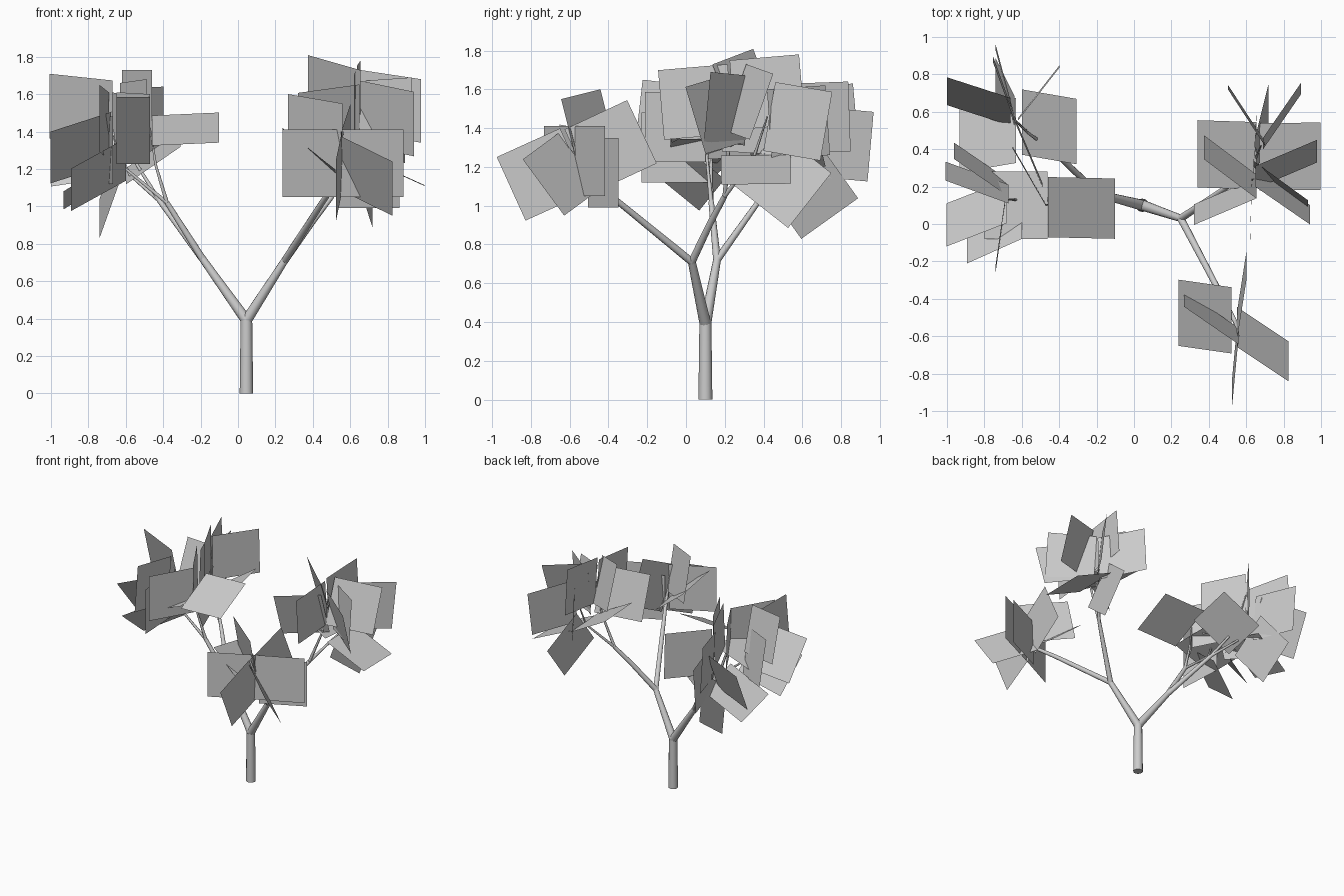
import bpy, bmesh
from mathutils import Vector

SIZE = 0.36
X = Vector((1, 0, 0))


def make_object(name, bm):
    me = bpy.data.meshes.new(name)
    bm.to_mesh(me)
    bm.free()
    ob = bpy.data.objects.new(name, me)
    bpy.context.collection.objects.link(ob)
    return ob


def limb(name, pts, r0, r1, sides=10):
    """Tapered tube through a few points."""
    bm = bmesh.new()
    pts = [Vector(p) for p in pts]
    rings = []
    for i, p in enumerate(pts):
        d = (pts[min(i + 1, len(pts) - 1)] - pts[max(i - 1, 0)]).normalized()
        q = Vector((0, 0, 1)).rotation_difference(d)
        r = r0 + (r1 - r0) * i / (len(pts) - 1)
        ring = bmesh.ops.create_circle(bm, segments=sides, radius=r)["verts"]
        for v in ring:
            v.co = q @ v.co + p
        rings.append(ring)
    for a, b in zip(rings, rings[1:]):
        for k in range(sides):
            n = (k + 1) % sides
            bm.faces.new((a[k], a[n], b[n], b[k]))
    bm.faces.new(rings[0][::-1])
    bm.faces.new(rings[-1])
    bmesh.ops.recalc_face_normals(bm, faces=bm.faces)
    for f in bm.faces:
        f.smooth = len(f.verts) == 4
    return make_object(name, bm)


def leaves(name, cards):
    """Square leaf cards: stem point, then outward direction."""
    bm = bmesh.new()
    for x, y, z, dx, dy, dz in cards:
        p = Vector((x, y, z))
        u = Vector((dx, dy, dz)).normalized() * SIZE
        v = u.cross(X).normalized() * SIZE / 2
        bm.faces.new([bm.verts.new(c) for c in (p - v, p + u - v, p + u + v, p + v)])
    return make_object(name, bm)


# Trunk and main forks
top = (0.045, 0.1, 0.39)
fork_r = (0.25, 0.03, 0.71)
fork_l = (-0.19, 0.16, 0.72)
limb("trunk", [(0.045, 0.1, 0), (0.045, 0.1, 0.2), top], 0.036, 0.031, 12)
limb("right_bough", [top, fork_r], 0.03, 0.02)
limb("left_bough", [top, fork_l], 0.03, 0.02)

# Branches
limb("front_right_branch", [fork_r, (0.45, -0.35, 1.02), (0.54, -0.52, 1.15)], 0.02, 0.012)
limb("back_right_branch", [fork_r, (0.4, 0.13, 0.92), (0.5, 0.2, 1.05)], 0.02, 0.014)
limb("front_left_branch", [fork_l, (-0.38, 0.13, 1.02)], 0.02, 0.014)
limb("back_left_branch", [fork_l, (-0.42, 0.38, 1.03)], 0.02, 0.014)

# Twigs
twigs = [
    [(0.54, -0.52, 1.15), (0.55, -0.56, 1.23), (0.56, -0.6, 1.4)],
    [(0.5, 0.2, 1.05), (0.6, 0.22, 1.3), (0.64, 0.24, 1.58)],
    [(0.5, 0.2, 1.05), (0.65, 0.35, 1.25), (0.68, 0.42, 1.46)],
    [(-0.38, 0.13, 1.02), (-0.44, 0.11, 1.22), (-0.47, 0.1, 1.42)],
    [(-0.38, 0.13, 1.02), (-0.6, 0.13, 1.2), (-0.69, 0.13, 1.43)],
    [(-0.42, 0.38, 1.03), (-0.57, 0.49, 1.27), (-0.62, 0.54, 1.55)],
    [(-0.42, 0.38, 1.03), (-0.58, 0.5, 1.17), (-0.65, 0.57, 1.33)],
]
for i, t in enumerate(twigs):
    limb(f"twig_{i + 1}", t, 0.012, 0.004, 6)

# Leaf clusters
leaves("front_right_leaves", [
    (0.555, -0.575, 1.235, -0.03, -0.32, -0.145),
    (0.55, -0.55, 1.23, 0.285, -0.19, -0.14),
    (0.55, -0.55, 1.23, 0.05, 0.32, 0.15),
    (0.56, -0.60, 1.375, -0.29, 0.20, 0.05),
    (0.52, -0.515, 1.165, -0.28, 0.04, 0.22),
    (0.56, -0.57, 1.23, -0.32, -0.16, 0),
    (0.56, -0.57, 1.23, 0.32, 0.15, 0),
    (0.54, -0.505, 1.17, 0.32, 0.155, 0),
])
leaves("back_right_leaves", [
    (0.67, 0.36, 1.26, 0.33, 0.002, -0.15),
    (0.655, 0.365, 1.27, -0.31, 0.01, 0.17),
    (0.65, 0.36, 1.245, 0.07, 0.28, -0.22),
    (0.65, 0.25, 1.56, 0.33, 0.14, -0.05),
    (0.65, 0.19, 1.48, -0.33, -0.14, -0.045),
    (0.65, 0.25, 1.50, 0.29, -0.20, -0.06),
    (0.64, 0.32, 1.49, 0.29, -0.21, 0.02),
    (0.635, 0.24, 1.57, 0.02, 0.35, 0.03),
    (0.63, 0.23, 1.55, -0.01, -0.35, -0.03),
    (0.655, 0.20, 1.56, -0.28, 0.21, 0.08),
    (0.69, 0.43, 1.46, 0.20, 0.29, -0.05),
    (0.70, 0.43, 1.42, -0.19, 0.29, 0.02),
])
leaves("front_left_leaves", [
    (-0.46, 0.09, 1.405, 0.36, -0.008, 0.016),
    (-0.47, 0.1, 1.405, -0.18, -0.31, 0),
    (-0.47, 0.1, 1.42, -0.18, 0.31, 0.01),
    (-0.67, 0.16, 1.50, -0.33, 0.12, 0.035),
    (-0.67, 0.19, 1.33, -0.29, 0.20, 0.05),
    (-0.68, 0.12, 1.365, -0.31, -0.12, -0.10),
    (-0.60, 0.06, 1.25, -0.29, -0.13, -0.16),
    (-0.80, 0.10, 1.22, 0.33, 0.0, 0.12),
    (-0.69, 0.11, 1.43, -0.05, -0.35, 0.04),
    (-0.69, 0.13, 1.30, 0.02, -0.35, 0),
])
leaves("back_left_leaves", [
    (-0.66, 0.60, 1.32, -0.34, 0.11, -0.05),
    (-0.60, 0.545, 1.16, 0.29, -0.05, 0.20),
    (-0.63, 0.50, 1.22, -0.29, -0.05, -0.18),
    (-0.65, 0.605, 1.335, -0.09, 0.34, -0.03),
    (-0.64, 0.54, 1.215, -0.10, 0.20, -0.28),
    (-0.62, 0.56, 1.45, 0.22, 0.28, 0.01),
    (-0.62, 0.54, 1.55, 0.16, -0.32, 0),
    (-0.63, 0.54, 1.48, 0.14, -0.33, 0.02),
    (-0.63, 0.54, 1.42, -0.12, 0.33, 0.03),
])
